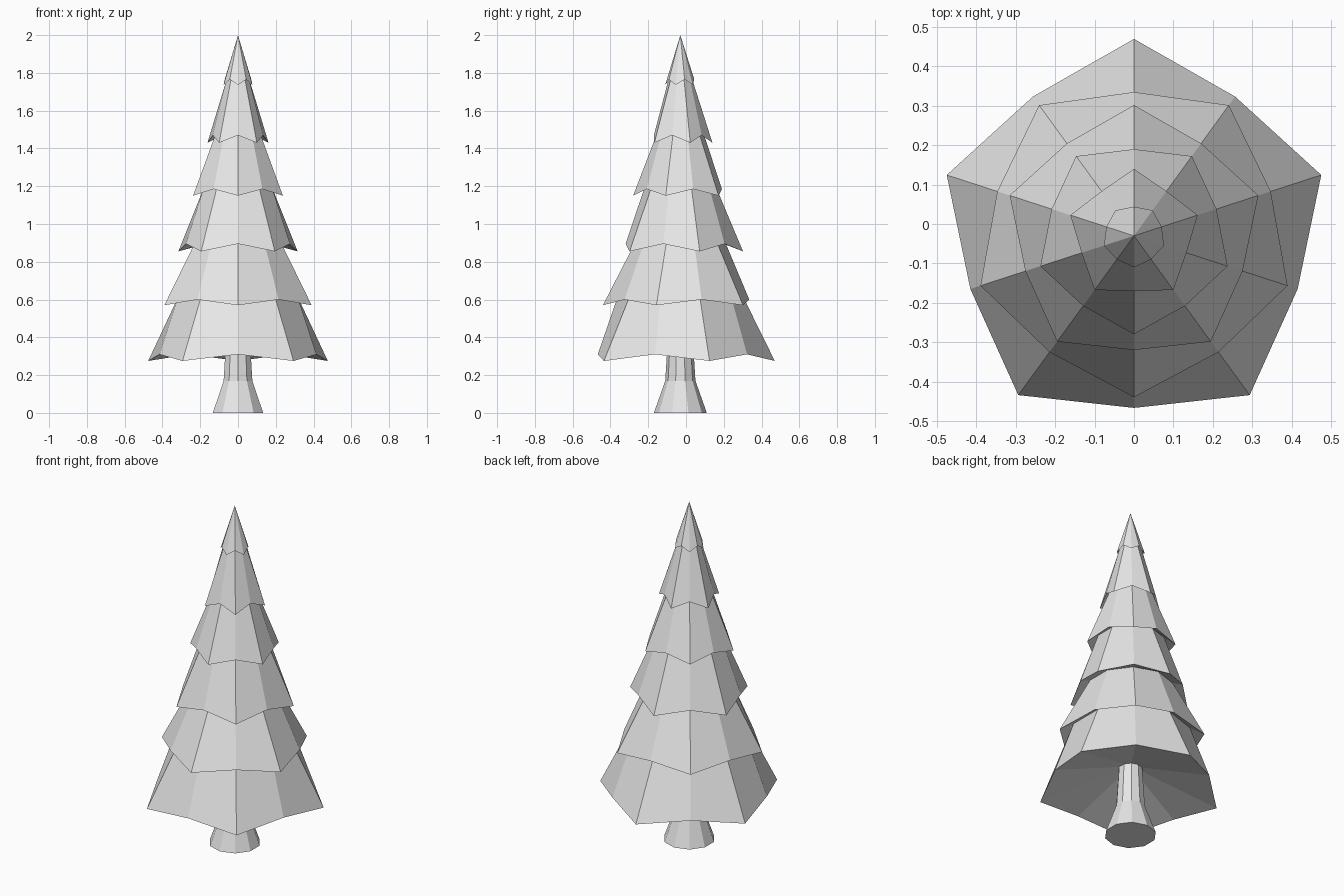
import bpy
import bmesh
import math

SIDES = 10
CENTRE_Y = -0.03

cube = bpy.data.objects.get("Cube")
if cube:
    bpy.data.objects.remove(cube)

grey = bpy.data.materials.new("plain_grey")
grey.use_nodes = True
grey.diffuse_color = (0.8, 0.8, 0.8, 1)
grey.node_tree.nodes["Principled BSDF"].inputs["Base Color"].default_value = (0.8, 0.8, 0.8, 1)


def ring(bm, tip, notch, turn=0):
    """Ten points alternating between a (radius, z) tip and a (radius, z) notch."""
    points = []
    for i in range(SIDES):
        r, z = tip if (i + turn) % 2 == 0 else notch
        a = math.pi / 2 + math.tau * i / SIDES
        points.append(bm.verts.new((r * math.cos(a), CENTRE_Y + r * math.sin(a), z)))
    return points


def bridge(bm, low, high):
    for i in range(SIDES):
        j = (i + 1) % SIDES
        bm.faces.new((low[i], low[j], high[j], high[i]))


def finish(bm, name):
    bmesh.ops.recalc_face_normals(bm, faces=bm.faces)
    mesh = bpy.data.meshes.new(name)
    bm.to_mesh(mesh)
    bm.free()
    mesh.materials.append(grey)
    obj = bpy.data.objects.new(name, mesh)
    bpy.context.collection.objects.link(obj)


# Trunk: flared foot, narrow stem
TRUNK_TOP = (0.065, 0.41)
bm = bmesh.new()
rings = [ring(bm, p, p) for p in ((0.14, 0), (0.08, 0.17), TRUNK_TOP)]
for low, high in zip(rings, rings[1:]):
    bridge(bm, low, high)
bm.faces.new(rings[0])
finish(bm, "trunk")

# Foliage: tip of each skirt, notch between tips, neck tucked under the next skirt
TIERS = [
    ((0.50, 0.275), (0.437, 0.31), (0.33, 0.62)),
    ((0.41, 0.57), (0.365, 0.60), (0.235, 0.91)),
    ((0.332, 0.855), (0.29, 0.895), (0.187, 1.20)),
    ((0.25, 1.15), (0.22, 1.185), (0.123, 1.48)),
    ((0.17, 1.43), (0.14, 1.47), (0.06, 1.775)),
    ((0.08, 1.737), (0.074, 1.765), None),
]
bm = bmesh.new()
previous = ring(bm, TRUNK_TOP, TRUNK_TOP)
for k, (tip, notch, neck) in enumerate(TIERS):
    skirt = ring(bm, tip, notch, k)
    bridge(bm, previous, skirt)
    if neck:
        previous = ring(bm, neck, neck)
        bridge(bm, skirt, previous)
    else:
        apex = bm.verts.new((0, CENTRE_Y, 2))
        for i in range(SIDES):
            bm.faces.new((skirt[i], skirt[(i + 1) % SIDES], apex))
finish(bm, "foliage")
